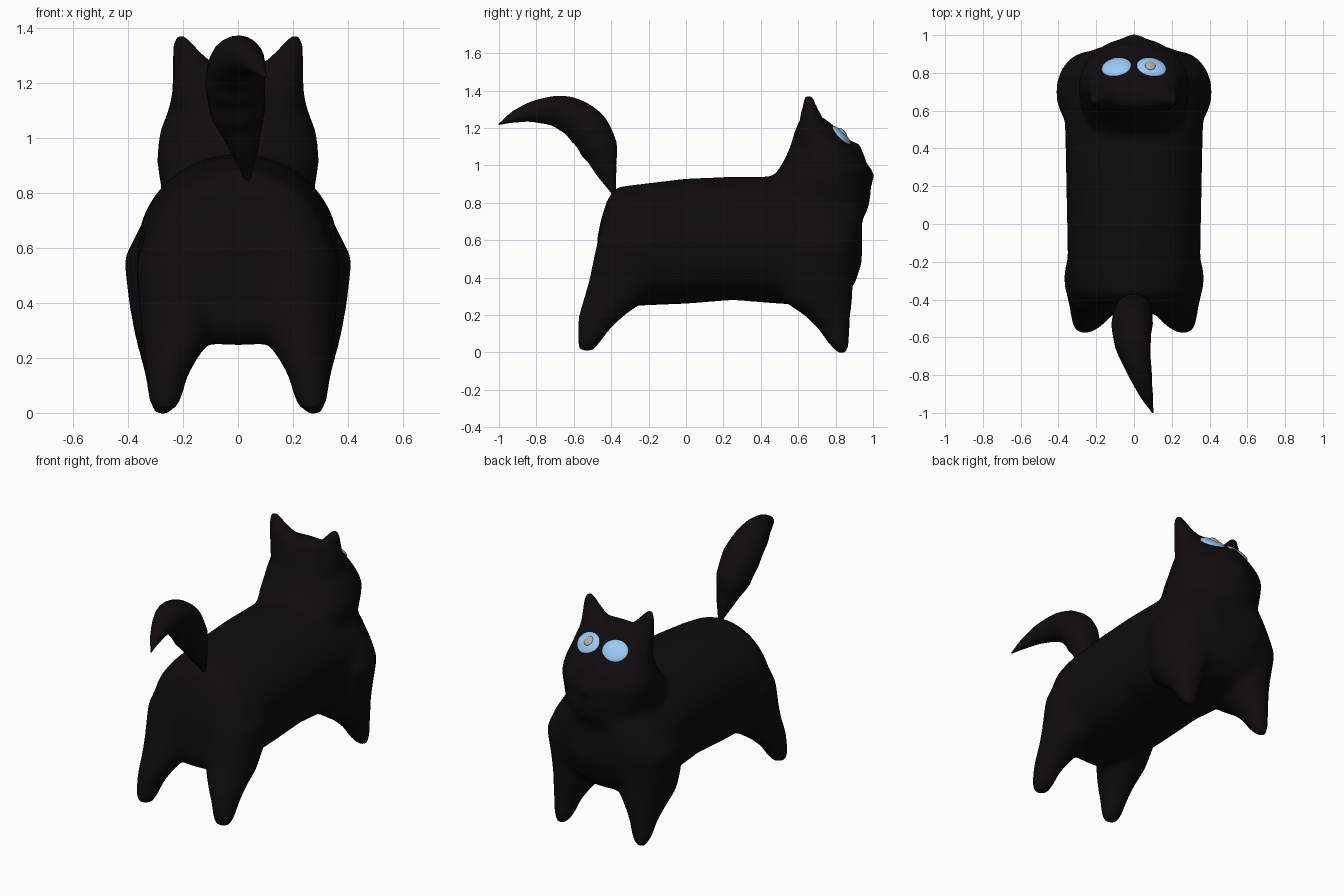
import bpy, bmesh, math
from mathutils import Vector

if "Cube" in bpy.data.objects:
    bpy.data.objects.remove(bpy.data.objects["Cube"])


def material(name, rgb):
    m = bpy.data.materials.new(name)
    m.diffuse_color = (*rgb, 1)
    m.use_nodes = True
    m.node_tree.nodes["Principled BSDF"].inputs["Base Color"].default_value = m.diffuse_color
    return m


FUR = material("fur", (0.0055, 0.0032, 0.0048))
BLUE = material("eye_blue", (0.32, 0.58, 0.90))
GREY = material("pupil_grey", (0.45, 0.42, 0.40))


def loft(bm, sections, axis, mirror=1, n=32):
    """Ellipse rings; section = (position on axis, x, other centre, rx, other r)."""
    rings = []
    for p, cx, co, rx, ro in sections:
        ring = []
        for i in range(n):
            a = 2 * math.pi * i / n
            c, s = math.cos(a), math.sin(a)
            if axis == "y" and s < 0:  # flatter belly
                c = math.copysign(abs(c) ** 0.75, c)
                s = -abs(s) ** 0.85
            x, o = mirror * (cx + rx * c), co + ro * s
            ring.append(bm.verts.new((x, p, o) if axis == "y" else (x, o, p)))
        rings.append(ring)
    for a, b in zip(rings, rings[1:]):
        for i in range(n):
            j = (i + 1) % n
            bm.faces.new((a[i], a[j], b[j], b[i]))
    bm.faces.new(rings[0])
    bm.faces.new(rings[-1])


def ball(bm, centre, r):
    res = bmesh.ops.create_uvsphere(bm, u_segments=20, v_segments=12, radius=r)
    bmesh.ops.translate(bm, verts=res["verts"], vec=centre)


bm = bmesh.new()

# torso, rump to chest
loft(bm, [(-0.475, 0, 0.47, 0.17, 0.14), (-0.455, 0, 0.50, 0.23, 0.21),
          (-0.42, 0, 0.535, 0.29, 0.285), (-0.37, 0, 0.565, 0.325, 0.32),
          (-0.25, 0, 0.575, 0.35, 0.325), (0.0, 0, 0.595, 0.355, 0.335),
          (0.25, 0, 0.61, 0.36, 0.33), (0.50, 0, 0.60, 0.365, 0.34),
          (0.70, 0, 0.57, 0.375, 0.32), (0.82, 0, 0.575, 0.345, 0.295),
          (0.90, 0, 0.61, 0.27, 0.25), (0.94, 0, 0.66, 0.17, 0.18)], "y")

# head, neck flare up to crown
loft(bm, [(0.70, 0, 0.75, 0.21, 0.18), (0.75, 0, 0.73, 0.25, 0.24),
          (0.84, 0, 0.69, 0.285, 0.30), (0.91, 0, 0.71, 0.295, 0.275),
          (0.97, 0, 0.74, 0.293, 0.25), (1.03, 0, 0.74, 0.283, 0.215),
          (1.10, 0, 0.732, 0.255, 0.175),
          (1.18, 0, 0.705, 0.24, 0.125), (1.24, 0, 0.68, 0.20, 0.075),
          (1.27, 0, 0.67, 0.13, 0.04)], "z")

for s in (1, -1):
    # ears
    loft(bm, [(1.12, 0.14, 0.69, 0.10, 0.10), (1.25, 0.155, 0.67, 0.085, 0.065),
              (1.32, 0.19, 0.66, 0.05, 0.04), (1.38, 0.213, 0.655, 0.024, 0.024)], "z", s)
    # front legs with shoulders
    loft(bm, [(-0.012, 0.275, 0.84, 0.03, 0.025), (0.05, 0.268, 0.815, 0.06, 0.058),
              (0.13, 0.262, 0.79, 0.075, 0.088), (0.20, 0.25, 0.755, 0.105, 0.125),
              (0.28, 0.23, 0.70, 0.145, 0.19),
              (0.40, 0.225, 0.69, 0.172, 0.205),
              (0.56, 0.24, 0.70, 0.175, 0.215), (0.68, 0.205, 0.71, 0.15, 0.20),
              (0.80, 0.16, 0.71, 0.12, 0.14)], "z", s)
    # hind legs with haunches
    loft(bm, [(0.005, 0.27, -0.535, 0.042, 0.038), (0.05, 0.265, -0.52, 0.062, 0.06),
              (0.13, 0.258, -0.49, 0.075, 0.09), (0.20, 0.242, -0.45, 0.097, 0.125),
              (0.28, 0.22, -0.38, 0.13, 0.17), (0.38, 0.21, -0.335, 0.15, 0.185),
              (0.55, 0.205, -0.28, 0.167, 0.205), (0.70, 0.17, -0.25, 0.14, 0.19)], "z", s)
    # muzzle cheeks
    ball(bm, (s * 0.05, 0.905, 1.03), 0.06)
# nose and chin
ball(bm, (0, 0.90, 1.085), 0.045)
ball(bm, (0, 0.94, 0.94), 0.07)

bmesh.ops.recalc_face_normals(bm, faces=bm.faces)
me = bpy.data.meshes.new("body")
bm.to_mesh(me)
bm.free()
me.materials.append(FUR)
body = bpy.data.objects.new("body", me)
bpy.context.collection.objects.link(body)

# fuse everything into one soft skin
rm = body.modifiers.new("fuse", "REMESH")
rm.mode = "VOXEL"
rm.voxel_size = 0.014
rm.use_smooth_shade = True
sm = body.modifiers.new("soften", "SMOOTH")
sm.factor = 0.5
sm.iterations = 28

# tail: tapered curve
pts = [(0.035, -0.385, 0.85, 0.012), (0.02, -0.43, 0.98, 0.06),
       (0.0, -0.465, 1.09, 0.10), (-0.01, -0.53, 1.20, 0.11),
       (-0.005, -0.64, 1.275, 0.095), (0.03, -0.78, 1.29, 0.065),
       (0.065, -0.90, 1.265, 0.036), (0.10, -1.0, 1.22, 0.004)]
cu = bpy.data.curves.new("tail", "CURVE")
cu.dimensions = "3D"
cu.bevel_depth = 1
cu.bevel_resolution = 8
cu.use_fill_caps = True
sp = cu.splines.new("BEZIER")
sp.bezier_points.add(len(pts) - 1)
for bp, (x, y, z, r) in zip(sp.bezier_points, pts):
    bp.co = (x, y, z)
    bp.radius = r
    bp.handle_left_type = bp.handle_right_type = "AUTO"
cu.materials.append(FUR)
tail = bpy.data.objects.new("tail", cu)
bpy.context.collection.objects.link(tail)
bpy.ops.object.select_all(action="DESELECT")
tail.select_set(True)
bpy.context.view_layer.objects.active = tail
bpy.ops.object.convert(target="MESH")
bpy.ops.object.shade_smooth()

# eyes: thin lenses laid on the face
dg = bpy.context.evaluated_depsgraph_get()
look = Vector((0, -0.7, -0.7)).normalized()


def lens(name, x, y, z, scale, mat, lift=0.0):
    hit, loc, nor, _ = body.ray_cast(Vector((x, y, z)) - look, look, depsgraph=dg)
    if not hit:
        loc, nor = Vector((x, y, z)), -look
    nor = (nor - look * 0.4).normalized()
    bpy.ops.mesh.primitive_uv_sphere_add(segments=28, ring_count=14, radius=1,
                                         location=loc + nor * lift)
    o = bpy.context.object
    o.name = name
    o.scale = scale
    o.rotation_euler = nor.to_track_quat("Z", "Y").to_euler()
    o.data.materials.append(mat)
    bpy.ops.object.shade_smooth()


for s, side in ((1, "right"), (-1, "left")):
    lens(side + "_eye", s * 0.093, 0.805, 1.135, (0.08, 0.068, 0.02), BLUE, -0.006)
lens("pupil", 0.085, 0.80, 1.14, (0.028, 0.03, 0.012), GREY, 0.011)
